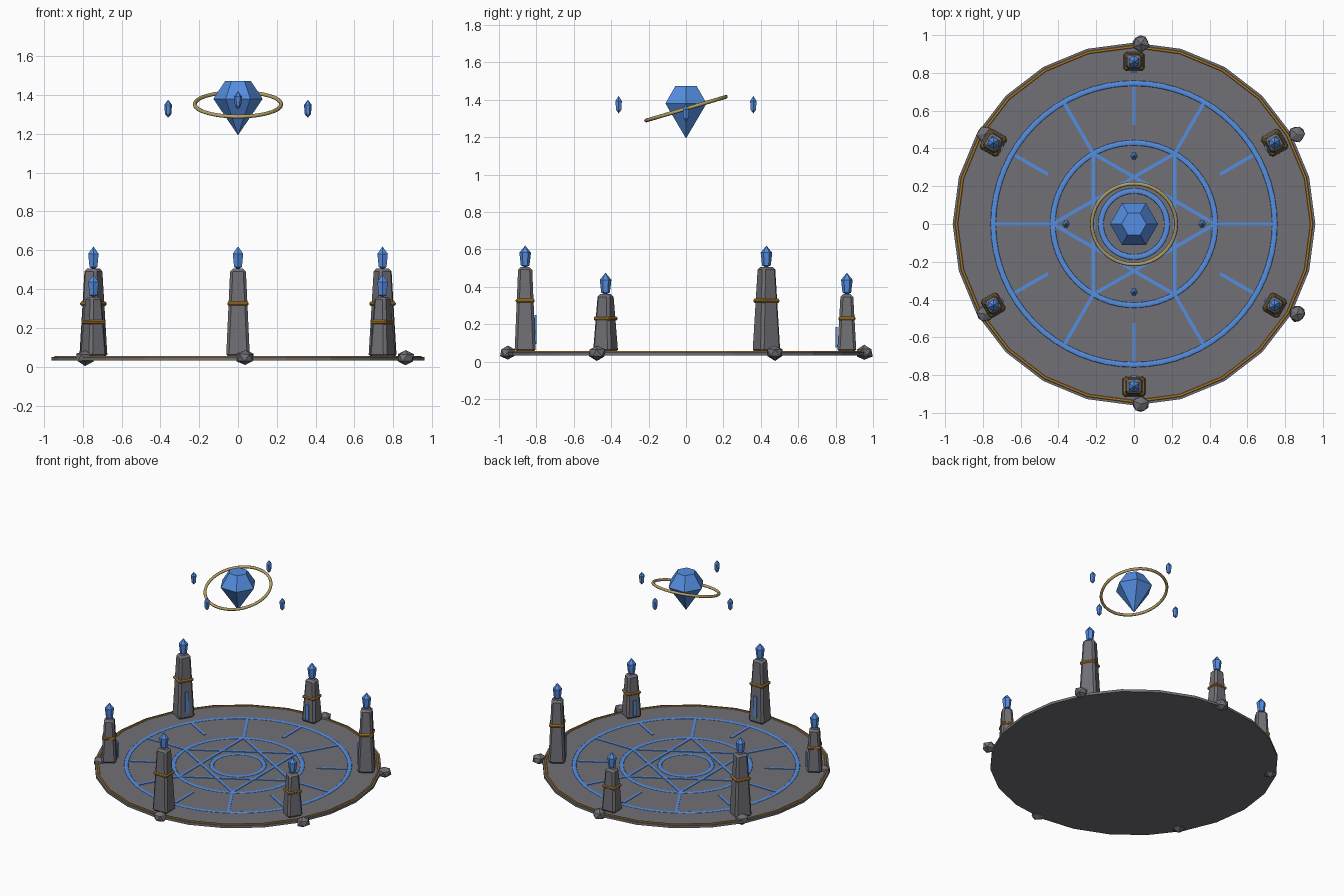
import bpy, bmesh, math, random
from mathutils import Matrix, Vector

random.seed(4)
if "Cube" in bpy.data.objects:
    bpy.data.objects.remove(bpy.data.objects["Cube"])


def material(name, rgb):
    m = bpy.data.materials.new(name)
    m.use_nodes = True
    m.diffuse_color = (*rgb, 1)
    m.node_tree.nodes["Principled BSDF"].inputs["Base Color"].default_value = (*rgb, 1)
    return m


stone = material("grey stone", (0.16, 0.16, 0.18))
blue = material("crystal blue", (0.09, 0.27, 0.75))
bronze = material("dark bronze", (0.43, 0.2, 0.02))
gold = material("pale gold", (0.47, 0.36, 0.14))


def finish(name, bm, mat, matrix=Matrix()):
    bmesh.ops.recalc_face_normals(bm, faces=bm.faces)
    mesh = bpy.data.meshes.new(name)
    bm.to_mesh(mesh)
    bm.free()
    mesh.materials.append(mat)
    ob = bpy.data.objects.new(name, mesh)
    ob.matrix_world = matrix
    bpy.context.collection.objects.link(ob)
    return ob


def lathe(name, profile, sides, mat, matrix=Matrix()):
    """Faceted solid from (radius, height) pairs, bottom to top."""
    bm = bmesh.new()
    rings = []
    for r, z in profile:
        rings.append([bm.verts.new((r * math.cos(math.tau * i / sides),
                                    r * math.sin(math.tau * i / sides), z)) for i in range(sides)])
    for low, high in zip(rings, rings[1:]):
        for i in range(sides):
            j = (i + 1) % sides
            bm.faces.new((low[i], low[j], high[j], high[i]))
    for end, ring in ((0, rings[0]), (-1, rings[-1])):
        if profile[end][0] > 0:
            bm.faces.new(ring)
    bmesh.ops.remove_doubles(bm, verts=bm.verts, dist=1e-5)
    return finish(name, bm, mat, matrix)


def box(name, size, mat, matrix, taper=1, bevel=0):
    """Box standing on its origin, with a narrowed top and chamfered edges."""
    bm = bmesh.new()
    bmesh.ops.create_cube(bm, size=1)
    for v in bm.verts:
        k = taper if v.co.z > 0 else 1
        v.co = (v.co.x * size[0] * k, v.co.y * size[1] * k, (v.co.z + 0.5) * size[2])
    if bevel:
        bmesh.ops.bevel(bm, geom=bm.edges[:], offset=bevel, segments=1, affect='EDGES')
    return finish(name, bm, mat, matrix)


def torus(name, radius, tube, mat, matrix, segments, sides=8, smooth=True):
    bpy.ops.mesh.primitive_torus_add(major_radius=radius, minor_radius=tube,
                                     major_segments=segments, minor_segments=sides)
    ob = bpy.context.object
    ob.name = name
    ob.data.materials.append(mat)
    ob.matrix_world = matrix
    if smooth:
        bpy.ops.object.shade_smooth()
    else:
        bpy.ops.object.shade_flat()
    return ob


def at(x, y, z, turn=0):
    return Matrix.Translation((x, y, z)) @ Matrix.Rotation(turn, 4, 'Z')


def line(name, a, b):
    """Thin glowing bar laid on the floor between two points."""
    mid, d = (a + b) / 2, b - a
    box(name, (d.length, 0.018, 0.008), blue, at(mid.x, mid.y, FLOOR - 0.004, math.atan2(d.y, d.x)))


def polar(r, degrees):
    a = math.radians(degrees)
    return Vector((r * math.cos(a), r * math.sin(a)))


def crystal(name, radius, height, matrix):
    lathe(name, [(0, 0), (radius * 0.75, height * 0.1), (radius, height * 0.68), (0, height)],
          6, blue, matrix)


# Round platform with its bronze rim
FLOOR = 0.051
lathe("platform", [(0.96, 0.033), (0.96, FLOOR)], 24, stone)
torus("platform_rim", 0.94, 0.01, bronze, at(0, 0, 0.047), 24, 6, False)

# Floor circles
flat = Matrix.Diagonal((1, 1, 0.3, 1))
for label, r in (("outer", 0.745), ("middle", 0.43), ("inner", 0.175)):
    torus(label + "_floor_circle", r, 0.014, blue, at(0, 0, FLOOR) @ flat, 64)

# Six pointed star and twelve spokes
for i in range(6):
    line(f"star_line_{i}", polar(0.43, 60 * i), polar(0.43, 60 * i + 120))
    line(f"long_spoke_{i}", polar(0.43, 60 * i), polar(0.745, 60 * i))
    line(f"short_spoke_{i}", polar(0.525, 60 * i + 30), polar(0.73, 60 * i + 30))

# Pillars alternate tall and short; local +x points outward
for i in range(6):
    angle = 30 + 60 * i
    tall = i % 2 == 0
    height, band_z = (0.455, 0.325) if tall else (0.31, 0.23)
    depth, width = (0.113, 0.122) if tall else (0.102, 0.112)
    p = polar(0.86, angle)
    base = at(p.x, p.y, 0, math.radians(angle))
    up = lambda x, z: base @ Matrix.Translation((x, 0, z))
    box(f"pillar_{i}", (depth, width, height), stone, up(0, 0.05), 0.66, 0.014)
    box(f"pillar_band_{i}", (depth * 0.9, width * 0.9, 0.022), bronze, up(0, band_z - 0.011), 1, 0.007)
    rune = 0.155 if tall else 0.11
    box(f"pillar_rune_{i}", (0.009, 0.024, rune), blue, up(-0.055, 0.095 if tall else 0.075))
    crystal(f"pillar_crystal_{i}", 0.031, 0.118, up(0, 0.047 + height))

    # Loose rock at the foot of each pillar
    bm = bmesh.new()
    bmesh.ops.create_icosphere(bm, subdivisions=1, radius=0.05)
    for v in bm.verts:
        v.co *= random.uniform(0.86, 1.06)
        v.co.z *= 0.84
    q = polar(0.953, angle)
    finish(f"rock_{i}", bm, stone, at(q.x + 0.037, q.y, 0.047, i))

# Floating gem, tilted ring and four orbiting shards
lathe("floating_gem", [(0, 1.193), (0.127, 1.38), (0.066, 1.473)], 6, blue)
torus("gem_ring", 0.223, 0.01, gold,
      at(0, 0, 1.352) @ Matrix.Rotation(math.radians(16.5), 4, 'X'), 48)
for i in range(4):
    p = polar(0.36, 90 * i)
    z = 1.283 if i % 2 == 0 else 1.327
    lathe(f"shard_{i}", [(0, 0), (0.016, 0.018), (0.02, 0.066), (0, 0.093)], 6, blue, at(p.x, p.y, z))
